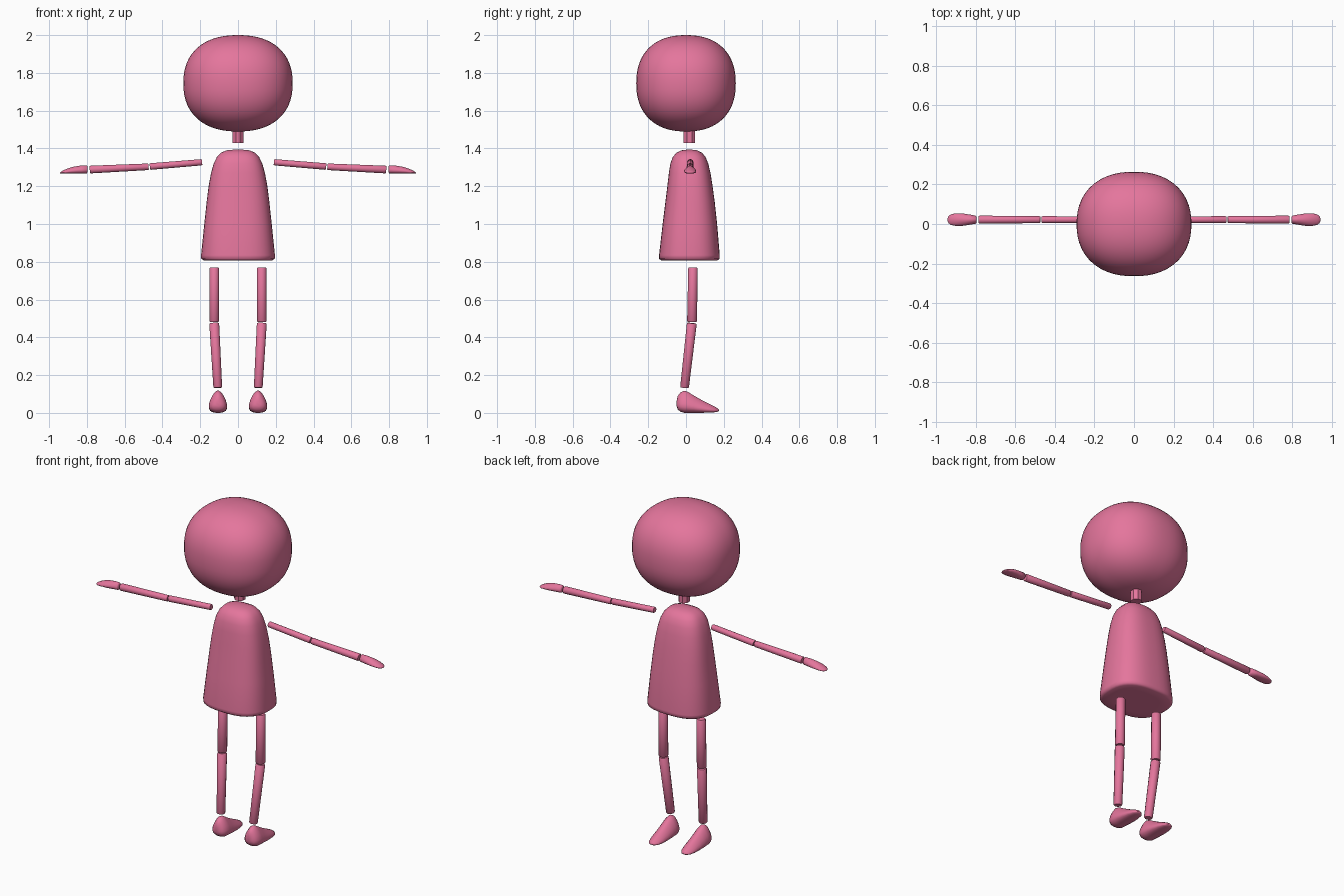
import bpy, bmesh
from math import sin, cos, pi, copysign
from mathutils import Vector

cube = bpy.data.objects.get("Cube")
if cube:
    bpy.data.objects.remove(cube, do_unlink=True)

COLOUR = (0.78, 0.18, 0.335, 1)
pink = bpy.data.materials.new("pink")
pink.use_nodes = True
pink.diffuse_color = COLOUR
pink.node_tree.nodes["Principled BSDF"].inputs["Base Color"].default_value = COLOUR

X, Y, Z = Vector((1, 0, 0)), Vector((0, 1, 0)), Vector((0, 0, 1))


def spow(value, power):
    return copysign(abs(value) ** (2 / power), value)


def loft(name, rings, u, v, sides=32, power=2.0, taper=0.0, angle=40):
    """Skin rings of (centre, half size along u, half size along v)."""
    bm = bmesh.new()
    loops = []
    for centre, a, b in rings:
        loop = []
        for i in range(sides):
            t = 2 * pi * (i + 0.5) / sides
            cu, cv = spow(cos(t), power), spow(sin(t), power)
            point = Vector(centre) + u * a * cu * (1 - taper * cv) + v * b * cv
            loop.append(bm.verts.new(point))
        loops.append(loop)
    for low, high in zip(loops, loops[1:]):
        for i in range(sides):
            j = (i + 1) % sides
            bm.faces.new((low[i], low[j], high[j], high[i]))
    bm.faces.new(loops[0])
    bm.faces.new(loops[-1])
    bmesh.ops.recalc_face_normals(bm, faces=bm.faces)
    mesh = bpy.data.meshes.new(name)
    bm.to_mesh(mesh)
    bm.free()
    mesh.materials.append(pink)
    obj = bpy.data.objects.new(name, mesh)
    bpy.context.collection.objects.link(obj)
    bpy.ops.object.select_all(action='DESELECT')
    obj.select_set(True)
    bpy.context.view_layer.objects.active = obj
    bpy.ops.object.shade_smooth_by_angle(angle=angle * pi / 180)
    return obj


def limb(name, start, end, r0, r1, sides=12):
    """Straight tube with slightly softened ends."""
    start, end = Vector(start), Vector(end)
    axis = end - start
    u = axis.cross(Y if abs(axis.x) > abs(axis.z) else X).normalized()
    v = axis.cross(u).normalized()
    bevel = axis.normalized() * 0.005
    rings = [(start, r0 * 0.85, r0 * 0.85), (start + bevel, r0, r0),
             (end - bevel, r1, r1), (end, r1 * 0.85, r1 * 0.85)]
    loft(name, rings, u, v, sides, angle=50)


# Head: softly squared ball
head = []
for i in range(33):
    t = pi * (min(max(i, 0.15), 31.85) / 32 - 0.5)
    size = spow(cos(t), 2.3)
    head.append(((0, 0, 1.745 + 0.255 * spow(sin(t), 2.3)), 0.29 * size, 0.264 * size))
loft("head", head, X, Y, 48, 2.25, angle=80)

# Neck
loft("neck", [((0, 0.018, 1.43), 0.031, 0.033), ((0, 0.018, 1.52), 0.031, 0.033)],
     X, Y, 8)

# Torso: height, half width, back y, front y
torso = [(0.808, 0.12, -0.09, 0.12), (0.808, 0.182, -0.132, 0.167),
         (0.816, 0.195, -0.143, 0.179), (0.835, 0.196, -0.143, 0.179),
         (1.0, 0.179, -0.124, 0.165), (1.12, 0.166, -0.109, 0.152),
         (1.2, 0.156, -0.099, 0.141), (1.27, 0.143, -0.091, 0.13),
         (1.32, 0.129, -0.083, 0.118), (1.355, 0.112, -0.07, 0.104),
         (1.378, 0.09, -0.05, 0.084), (1.39, 0.06, -0.025, 0.06),
         (1.394, 0.02, 0.008, 0.028)]
loft("torso", [((0, (b + f) / 2, z), w, (f - b) / 2) for z, w, b, f in torso],
     X, Y, 40, 2.6, angle=60)

# Hand: x, bottom z, top z, half depth
hand = [(0.796, 1.275, 1.305, 0.015), (0.80, 1.268, 1.311, 0.02),
        (0.83, 1.267, 1.31, 0.025), (0.87, 1.266, 1.304, 0.031),
        (0.90, 1.266, 1.295, 0.031), (0.925, 1.266, 1.284, 0.026),
        (0.937, 1.267, 1.277, 0.017), (0.942, 1.269, 1.272, 0.006)]

# Foot: y, bottom z, top z, half width
foot = [(-0.049, 0.035, 0.065, 0.014), (-0.044, 0.018, 0.09, 0.032),
        (-0.03, 0.006, 0.108, 0.045), (-0.01, 0.0, 0.118, 0.052),
        (0.01, 0.0, 0.112, 0.053), (0.04, 0.0, 0.093, 0.052),
        (0.08, 0.0, 0.07, 0.049), (0.12, 0.001, 0.05, 0.044),
        (0.15, 0.003, 0.035, 0.035), (0.168, 0.006, 0.024, 0.021),
        (0.174, 0.011, 0.017, 0.007)]

for side, s in (("left", 1), ("right", -1)):
    # Arm
    limb(side + "_upper_arm", (s * 0.19, 0.022, 1.327), (s * 0.467, 0.022, 1.304),
         0.017, 0.018)
    limb(side + "_forearm", (s * 0.473, 0.022, 1.303), (s * 0.785, 0.022, 1.288),
         0.018, 0.021)
    loft(side + "_hand", [((s * x, 0.022, (b + t) / 2), w, (t - b) / 2)
                          for x, b, t, w in hand], Y, Z, 16, taper=0.25, angle=60)
    # Leg
    limb(side + "_thigh", (s * 0.125, 0.037, 0.77), (s * 0.126, 0.032, 0.481),
         0.026, 0.027)
    limb(side + "_shin", (s * 0.126, 0.031, 0.475), (s * 0.107, -0.008, 0.133),
         0.027, 0.024)
    loft(side + "_foot", [((s * 0.106, y, (b + t) / 2), w * 0.85, (t - b) / 2)
                          for y, b, t, w in foot], X, Z, 20, 2.2, taper=0.42, angle=70)
